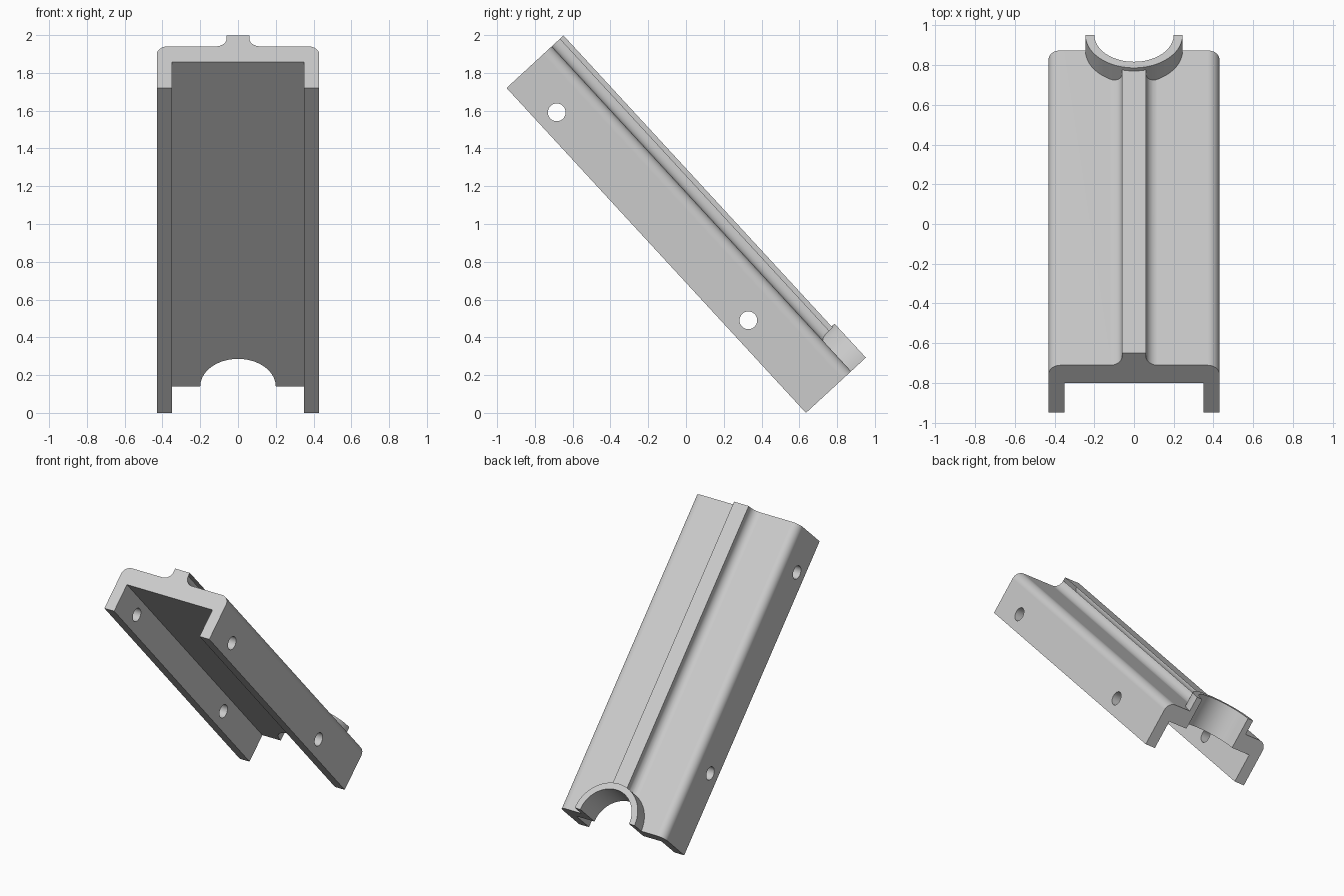
import bpy, bmesh, math
from mathutils import Vector, Matrix

if "Cube" in bpy.data.objects:
    bpy.data.objects.remove(bpy.data.objects["Cube"], do_unlink=True)

LENGTH = 2.339
TILT = -math.atan2(1.72, 1.585)
HALF_W, WALL = 0.43, 0.08
PLATE_LOW, PLATE_TOP, RIDGE_TOP, COLLAR_TOP = 0.205, 0.325, 0.41, 0.4315
RIDGE_W, FILLET, ROUND = 0.06, 0.06, 0.06
BORE, COLLAR = 0.2, 0.245

grey = bpy.data.materials.new("light grey")
grey.use_nodes = True
grey.diffuse_color = (0.6, 0.6, 0.6, 1)
grey.node_tree.nodes["Principled BSDF"].inputs["Base Color"].default_value = (0.6, 0.6, 0.6, 1)


def arc(cx, cy, r, a, b, n):
    """Points on an arc from angle a to b, in degrees."""
    angles = [math.radians(a + (b - a) * i / n) for i in range(n + 1)]
    return [(cx + r * math.cos(t), cy + r * math.sin(t)) for t in angles]


def prism(name, points, start, end, place):
    """Extrude a closed outline from start to end; place maps (u, v, depth) to 3D."""
    bm = bmesh.new()
    face = bm.faces.new([bm.verts.new(place(u, v, start)) for u, v in points])
    ext = bmesh.ops.extrude_face_region(bm, geom=[face])
    verts = [g for g in ext["geom"] if isinstance(g, bmesh.types.BMVert)]
    bmesh.ops.translate(bm, verts=verts, vec=Vector(place(0, 0, end - start)))
    bmesh.ops.recalc_face_normals(bm, faces=bm.faces)
    mesh = bpy.data.meshes.new(name)
    bm.to_mesh(mesh)
    bm.free()
    mesh.materials.append(grey)
    obj = bpy.data.objects.new(name, mesh)
    bpy.context.collection.objects.link(obj)
    return obj


def combine(target, tool, operation):
    """Apply a boolean and discard the tool."""
    mod = target.modifiers.new("boolean", "BOOLEAN")
    mod.operation, mod.object, mod.solver = operation, tool, "EXACT"
    bpy.context.view_layer.objects.active = target
    bpy.ops.object.modifier_apply(modifier=mod.name)
    bpy.data.objects.remove(tool, do_unlink=True)


def along_x(u, v, d):
    return (d, u, v)


def along_y(u, v, d):
    return (u, d, v)


def along_z(u, v, d):
    return (u, v, d)


# Channel section: right half outline, mirrored to the left
half = [(RIDGE_W, RIDGE_TOP)]
half += arc(RIDGE_W + FILLET, PLATE_TOP + FILLET, FILLET, 180, 270, 10)
half += arc(HALF_W - ROUND, PLATE_TOP - ROUND, ROUND, 90, 0, 10)
half += [(HALF_W, 0), (HALF_W - WALL, 0), (HALF_W - WALL, PLATE_LOW)]
section = half + [(-x, z) for x, z in reversed(half)]
bracket = prism("ridged_channel_bracket", section, -LENGTH, 0, along_y)

# Half-round collar at the lower end
collar = prism("collar", arc(0, 0, COLLAR, 180, 360, 48), PLATE_LOW + 0.05, COLLAR_TOP, along_z)
combine(bracket, collar, "UNION")

# Bore through collar and plate
bore = prism("bore_cutter", arc(0, 0, BORE, 0, 360, 96)[:-1], -0.1, 0.6, along_z)
combine(bracket, bore, "DIFFERENCE")

# Cross holes through both side walls
for distance in (0.567, 2.064):
    hole = prism("hole_cutter", arc(-distance, 0.108, 0.047, 0, 360, 40)[:-1], -0.6, 0.6, along_x)
    combine(bracket, hole, "DIFFERENCE")

# Smooth fillets, crisp edges
bpy.ops.object.select_all(action="DESELECT")
bracket.select_set(True)
bpy.context.view_layer.objects.active = bracket
bpy.ops.object.shade_smooth_by_angle(angle=math.radians(30))
weighted = bracket.modifiers.new("weighted normals", "WEIGHTED_NORMAL")
weighted.keep_sharp = True

# Lean the bracket into place
bracket.matrix_world = Matrix.Translation((0, 0.635, 0)) @ Matrix.Rotation(TILT, 4, "X")
